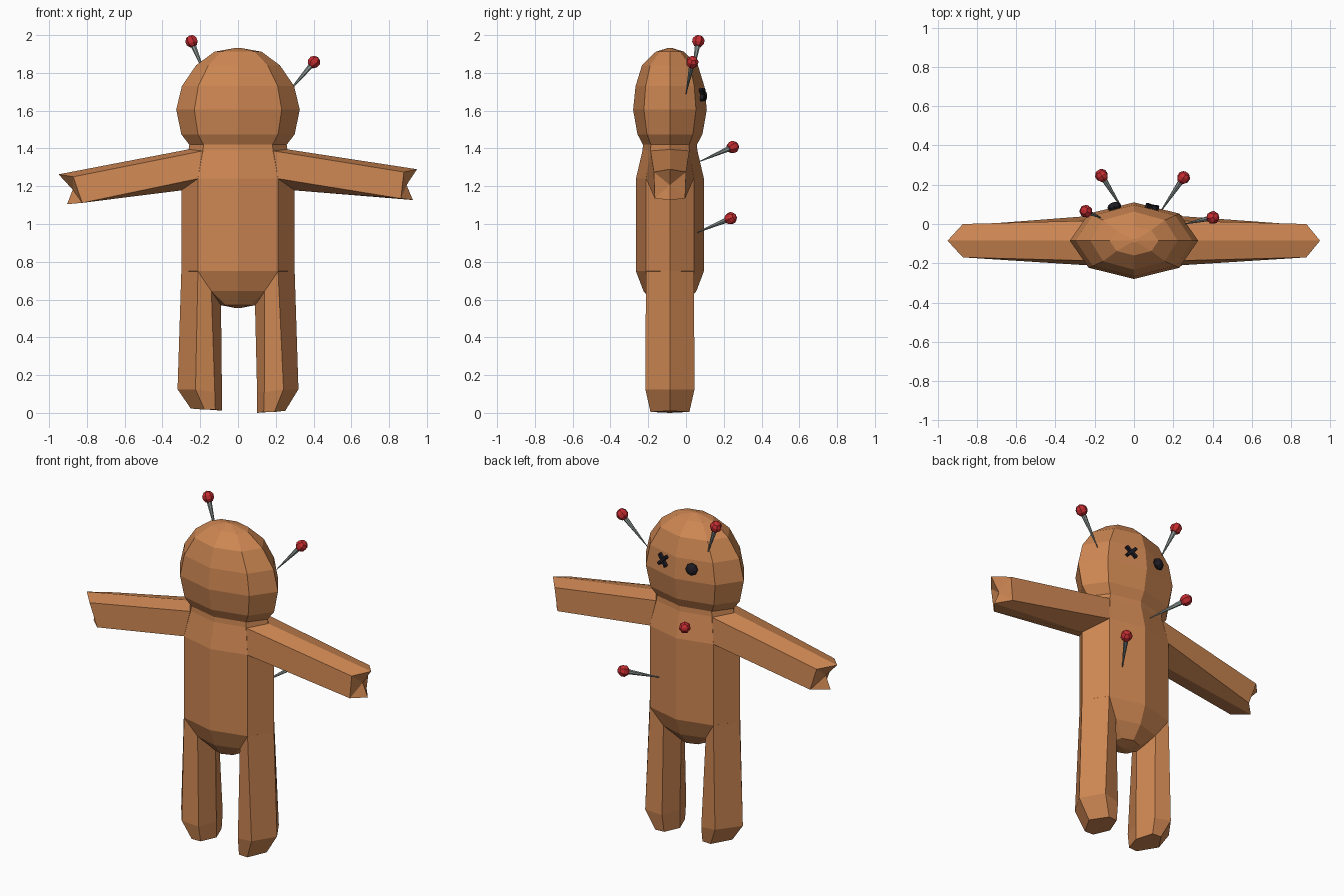
import bpy, bmesh, math
from mathutils import Vector, Matrix

if "Cube" in bpy.data.objects:
    bpy.data.objects.remove(bpy.data.objects["Cube"])

CY = -0.085  # depth centre of the body


def mat(name, col):
    m = bpy.data.materials.new(name)
    m.diffuse_color = (*col, 1)
    m.use_nodes = True
    m.node_tree.nodes["Principled BSDF"].inputs["Base Color"].default_value = m.diffuse_color
    return m


CLOTH = mat("tan cloth", (0.61, 0.24, 0.085))
RED = mat("red pin head", (0.55, 0.025, 0.03))
STEEL = mat("grey steel", (0.26, 0.31, 0.29))
BLACK = mat("black thread", (0.014, 0.012, 0.018))


def finish(bm, name, material):
    bmesh.ops.recalc_face_normals(bm, faces=bm.faces[:])
    me = bpy.data.meshes.new(name)
    bm.to_mesh(me)
    bm.free()
    me.materials.append(material)
    ob = bpy.data.objects.new(name, me)
    bpy.context.collection.objects.link(ob)
    return ob


def loft(name, rings, material, caps=True):
    """Skin a list of equal-length point loops."""
    bm = bmesh.new()
    loops = [[bm.verts.new(p) for p in r] for r in rings]
    n = len(loops[0])
    for a, b in zip(loops, loops[1:]):
        for i in range(n):
            j = (i + 1) % n
            bm.faces.new((a[i], a[j], b[j], b[i]))
    if caps:
        for l in (loops[0], loops[-1]):
            c = sum((v.co for v in l), Vector()) / n
            cv = bm.verts.new(c)
            for i in range(n):
                bm.faces.new((l[i], l[(i + 1) % n], cv))
    return finish(bm, name, material)


def octagon(z, rx, ry):
    return [(rx * math.cos(k * math.pi / 4), CY + ry * math.sin(k * math.pi / 4), z)
            for k in range(8)]


# torso and head in one eight-sided skin
profile = [(0.555, 0.012, 0.012), (0.57, 0.09, 0.08), (0.645, 0.20, 0.14), (0.75, 0.30, 0.18),
           (1.24, 0.30, 0.18), (1.39, 0.262, 0.145), (1.42, 0.258, 0.143), (1.475, 0.30, 0.172),
           (1.605, 0.327, 0.195), (1.73, 0.297, 0.182), (1.84, 0.222, 0.148),
           (1.912, 0.125, 0.075), (1.932, 0.015, 0.01)]
loft("torso_and_head", [octagon(*p) for p in profile], CLOTH)


def hexloop(s, a, b, c, d):
    """Six-point limb loop; a and d lie on the centre plane, b and c are mirrored in depth."""
    pts = [(a[0], 0, a[1]), b, c, (d[0], 0, d[1]),
           (c[0], -c[1], c[2]), (b[0], -b[1], b[2])]
    return [(s * x, CY + y, z) for x, y, z in pts]


# arms: root follows the shoulder, tip is a wedge (slightly different droop per side)
tips = {1: ((0.948, 1.29), (0.878, 0.085, 1.275), (0.862, 0.08, 1.135), (0.926, 1.127)),
        -1: ((0.95, 1.263), (0.872, 0.085, 1.25), (0.825, 0.08, 1.112), (0.905, 1.105))}
for s, side in ((1, "right"), (-1, "left")):
    root = hexloop(s, (0.262, 1.395), (0.188, 0.103, 1.387), (0.212, 0.127, 1.24), (0.30, 1.178))
    loft(side + "_arm", [root, hexloop(s, *tips[s])], CLOTH)

# legs: root follows the hips, feet chamfered on the outside
for s, side, z0, dx in ((1, "right", 0.0, 0.008), (-1, "left", 0.012, -0.008)):
    zf = z0 + 0.005
    hip = hexloop(s, (0.30, 0.75), (0.212, 0.127, 0.75), (0.141, 0.099, 0.645), (0.09, 0.57))
    ankle = hexloop(s, (0.32, 0.125), (0.233 + dx, 0.13, 0.125),
                    (0.131 + dx, 0.115, 0.11), (0.093 + dx, 0.11))
    foot = hexloop(s, (0.25, zf + 0.006), (0.185 + dx, 0.103, zf),
                   (0.128 + dx, 0.10, zf), (0.092 + dx, z0))
    loft(side + "_leg", [hip, ankle, foot], CLOTH)

# pins: round head and tapered shaft
pins = [((-0.245, 0.065, 1.967), (-0.165, 0.03, 1.77)),
        ((0.402, 0.033, 1.857), (0.26, 0.0, 1.69)),
        ((-0.165, 0.247, 1.407), (-0.055, 0.07, 1.33)),
        ((0.252, 0.236, 1.03), (0.13, 0.055, 0.953))]
for i, (h, t) in enumerate(pins, 1):
    h, t = Vector(h), Vector(t)
    d = t - h
    q = d.to_track_quat('Z', 'Y').to_matrix().to_4x4()
    bm = bmesh.new()
    bmesh.ops.create_uvsphere(bm, u_segments=7, v_segments=5, radius=0.034,
                              matrix=Matrix.Translation(h) @ q)
    finish(bm, f"pin_head_{i}", RED)
    bm = bmesh.new()
    bmesh.ops.create_cone(bm, cap_ends=True, segments=7, radius1=0.016, radius2=0.002,
                          depth=d.length, matrix=Matrix.Translation((h + t) / 2) @ q)
    finish(bm, f"pin_shaft_{i}", STEEL)


def face_frame(x, y, z):
    """Frame on the face side of the head, local z pointing out of the surface."""
    n = Vector((0.23 * math.copysign(1, x), 0.97, 0.1))
    return Matrix.Translation((x, y, z)) @ n.to_track_quat('Z', 'Y').to_matrix().to_4x4()


# button eye
bm = bmesh.new()
bmesh.ops.create_uvsphere(bm, u_segments=8, v_segments=6, radius=0.036,
                          matrix=face_frame(-0.1, 0.088, 1.68) @ Matrix.Diagonal((1, 1, 0.65, 1)))
finish(bm, "button_eye", BLACK)

# stitched cross eye
for i, a in enumerate((45, -45)):
    bm = bmesh.new()
    bmesh.ops.create_cube(bm, size=1, matrix=face_frame(0.093, 0.088, 1.685)
                          @ Matrix.Rotation(math.radians(a), 4, 'Z')
                          @ Matrix.Diagonal((0.082, 0.016, 0.02, 1)))
    finish(bm, f"cross_stitch_{i + 1}", BLACK)
